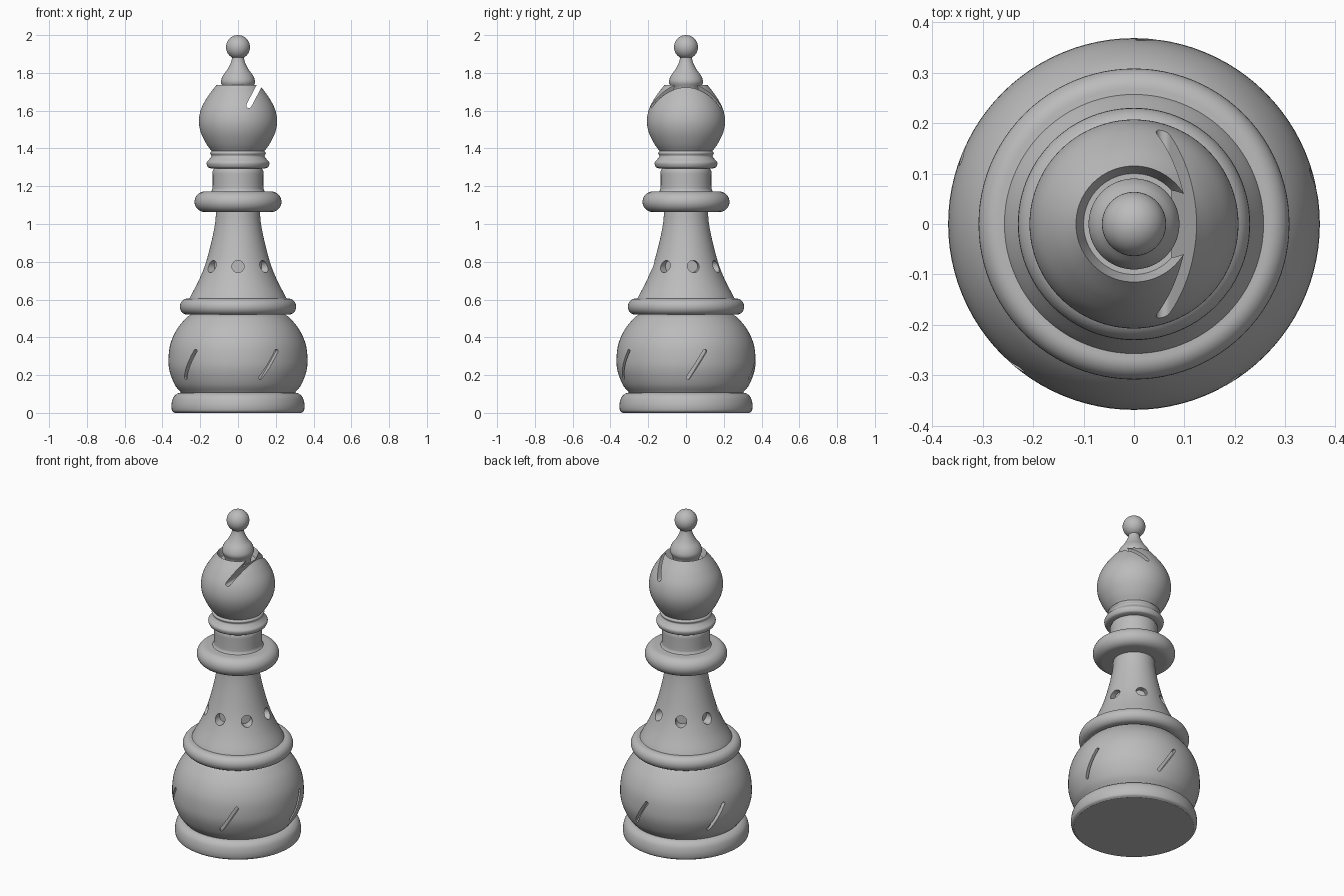
import bpy, bmesh, math
from mathutils import Matrix, Vector

old = bpy.data.objects.get("Cube")
if old:
    bpy.data.objects.remove(old, do_unlink=True)

STEPS = 96
grey = bpy.data.materials.new("warm_free_grey")
grey.name = "plain_grey"
grey.use_nodes = True
COLOUR = (0.5, 0.5, 0.5, 1)
grey.diffuse_color = COLOUR
grey.node_tree.nodes["Principled BSDF"].inputs["Base Color"].default_value = COLOUR


def curve(points, n=6):
    """Smooth run through a few (radius, height) points."""
    p = [Vector(q) for q in points]
    p = [2 * p[0] - p[1]] + p + [2 * p[-1] - p[-2]]
    out = []
    for a, b, c, d in zip(p, p[1:], p[2:], p[3:]):
        for i in range(n):
            t = i / n
            out.append(0.5 * (2 * b + (c - a) * t + (2 * a - 5 * b + 4 * c - d) * t ** 2
                              + (3 * b - a - 3 * c + d) * t ** 3))
    return [tuple(q) for q in out] + [tuple(points[-1])]


def rounded(r, low, high, bulge=None):
    """Ring profile with a half-round outer edge."""
    h = (high - low) / 2
    bulge = bulge or h
    angles = [math.pi * (i / 16 - 0.5) for i in range(17)]
    return [(r - bulge + bulge * math.cos(a), low + h + h * math.sin(a)) for a in angles]


def finish(ob):
    ob.data.materials.append(grey)
    bpy.ops.object.select_all(action='DESELECT')
    ob.select_set(True)
    bpy.context.view_layer.objects.active = ob
    bpy.ops.object.shade_smooth_by_angle(angle=math.radians(32))


def make(name, bm):
    bmesh.ops.recalc_face_normals(bm, faces=bm.faces)
    me = bpy.data.meshes.new(name)
    bm.to_mesh(me)
    bm.free()
    ob = bpy.data.objects.new(name, me)
    bpy.context.collection.objects.link(ob)
    return ob


def lathe(name, profile):
    """Closed turned solid from a profile listed bottom to top."""
    bm = bmesh.new()
    rings = []
    for r, z in profile:
        if r < 0.001:
            rings.append([bm.verts.new((0, 0, z))] * STEPS)
        else:
            rings.append([bm.verts.new((r * math.cos(a), r * math.sin(a), z))
                          for a in (math.tau * i / STEPS for i in range(STEPS))])
    for low, high in zip(rings, rings[1:]):
        for i in range(STEPS):
            j = (i + 1) % STEPS
            bm.faces.new(list(dict.fromkeys((low[i], low[j], high[j], high[i]))))
    for ring in (rings[0], rings[-1]):
        if ring[0] is not ring[1]:
            bm.faces.new(ring)
    return make(name, bm)


def capsule(bm, length, width, depth, matrix):
    """Round-ended slot: long in z, extruded along x."""
    r, half = width / 2, max(length - width, 0) / 2
    ends = []
    for x in (-depth / 2, depth / 2):
        ring = []
        for k in range(26):
            a = math.pi * (k % 13) / 12 + (math.pi if k > 12 else 0)
            if half == 0 and k % 13 == 12:
                continue
            ring.append(bm.verts.new(matrix @ Vector(
                (x, r * math.cos(a), r * math.sin(a) + (half if k < 13 else -half)))))
        ends.append(ring)
    a, b = ends
    n = len(a)
    bm.faces.new(a)
    bm.faces.new(b[::-1])
    for i in range(n):
        bm.faces.new((a[i], b[i], b[(i + 1) % n], a[(i + 1) % n]))


def carve(ob, bm):
    cutter = make("cutter", bm)
    cutter.hide_render = True
    mod = ob.modifiers.new("carve", 'BOOLEAN')
    mod.operation, mod.solver, mod.object = 'DIFFERENCE', 'EXACT', cutter
    bpy.context.view_layer.objects.active = ob
    bpy.ops.object.modifier_apply(modifier=mod.name)
    bpy.data.objects.remove(cutter, do_unlink=True)


def around(angle, radius, z):
    return Matrix.Rotation(angle, 4, 'Z') @ Matrix.Translation((radius, 0, z))


# Foot
foot = lathe("foot", curve([(0.335, 0), (0.349, 0.012), (0.352, 0.045), (0.342, 0.082),
                            (0.32, 0.103), (0.295, 0.108)]))

# Round belly with five slanted grooves
belly = lathe("belly", curve([(0.30, 0.105), (0.335, 0.15), (0.362, 0.22), (0.368, 0.285),
                              (0.358, 0.365), (0.325, 0.44), (0.275, 0.502), (0.25, 0.52)]))
bm = bmesh.new()
for i in range(5):
    capsule(bm, 0.185, 0.02, 0.1,
            around(math.radians(9 + 72 * i), 0.383, 0.257) @ Matrix.Rotation(math.radians(-32), 4, 'X'))
carve(belly, bm)

# Flared stem with seven blind holes
belt = lathe("belt", rounded(0.308, 0.52, 0.605, 0.04))
stem = lathe("stem", curve([(0.262, 0.59), (0.25, 0.62), (0.208, 0.70), (0.172, 0.79),
                            (0.142, 0.90), (0.122, 1.0), (0.115, 1.08)]))
bm = bmesh.new()
for i in range(7):
    capsule(bm, 0.064, 0.064, 0.2, around(math.radians(-90 + 360 * i / 7), 0.235, 0.775))
carve(stem, bm)

# Collar, neck and throat ring
collar = lathe("collar", rounded(0.23, 1.063, 1.172))
neck = lathe("neck", curve([(0.148, 1.165), (0.137, 1.18), (0.134, 1.2), (0.134, 1.28)])
             + [(0.128, 1.292), (0.12, 1.31)])
throat = lathe("throat_ring", curve([(0.145, 1.295), (0.16, 1.302), (0.166, 1.325), (0.15, 1.345),
                                     (0.141, 1.36), (0.147, 1.375), (0.138, 1.387)]))

# Head with a sunken crown and a slanted slot right through it
head = lathe("head", curve([(0.135, 1.38), (0.168, 1.425), (0.197, 1.485), (0.207, 1.545),
                            (0.195, 1.61), (0.16, 1.675), (0.115, 1.735)])
             + [(0.10, 1.69), (0, 1.69)])
bm = bmesh.new()
capsule(bm, 0.3, 0.028, 0.6, Matrix.Translation((0.121, 0, 1.748))
        @ Matrix.Rotation(math.radians(27.7), 4, 'Y') @ Matrix.Rotation(math.pi / 2, 4, 'Z'))
carve(head, bm)

# Teardrop finial with ball
finial = lathe("finial", curve([(0.07, 1.685), (0.078, 1.72), (0.09, 1.752), (0.08, 1.785),
                                (0.055, 1.82), (0.036, 1.86), (0.028, 1.90)]))
ball = lathe("ball", [(0.0635 * math.sin(a), 1.9365 - 0.0635 * math.cos(a))
                      for a in (math.pi * i / 24 for i in range(25))])

for part in (foot, belly, belt, stem, collar, neck, throat, head, finial, ball):
    finish(part)
